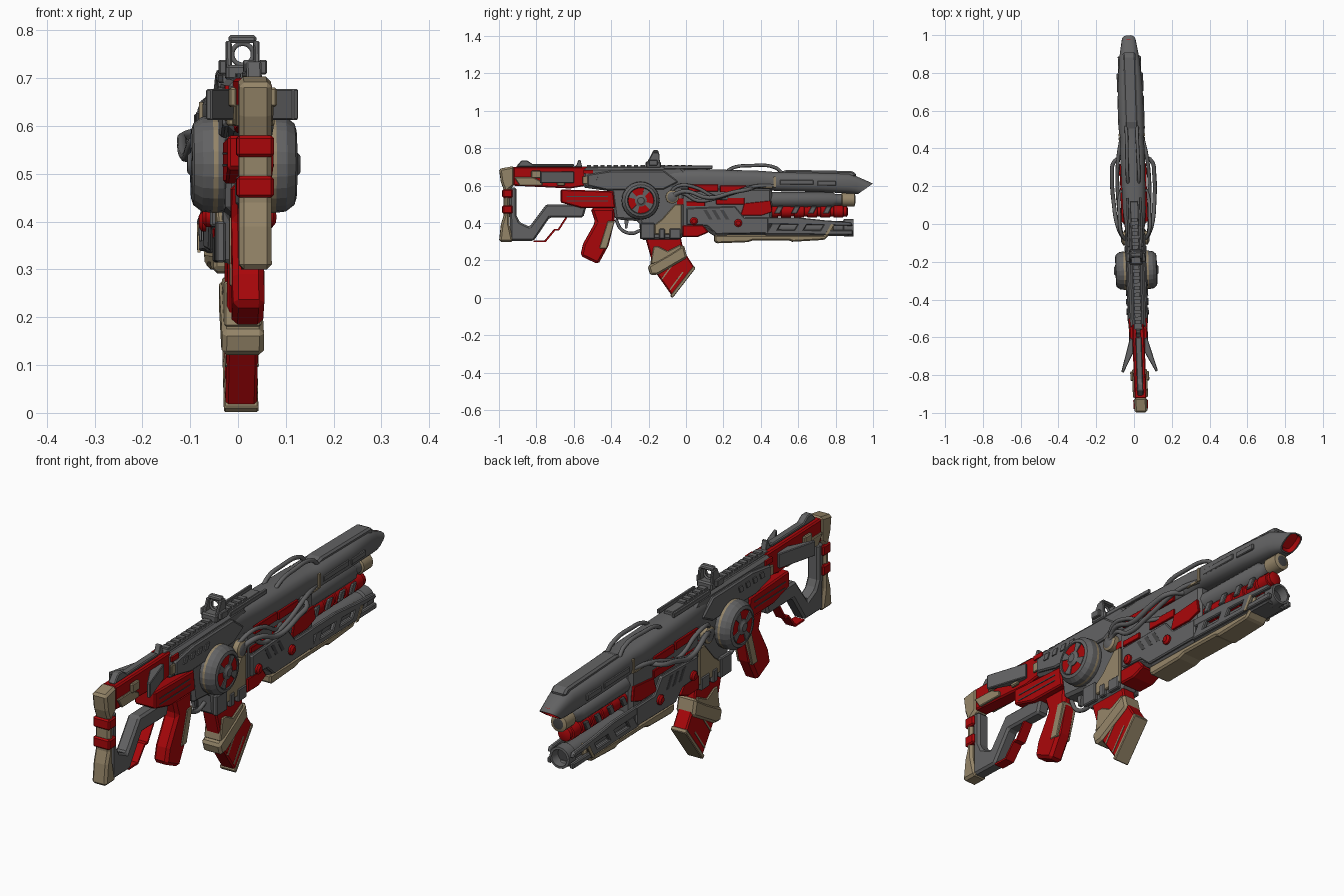
import bpy, bmesh, math
from mathutils import Matrix, Vector

if "Cube" in bpy.data.objects:
    bpy.data.objects.remove(bpy.data.objects["Cube"])

COLS = {"gunmetal": (.124, .124, .126), "red": (.40, .002, .003),
        "tan": (.30, .235, .14), "dark": (.06, .06, .062)}
MATS = {}
for n, c in COLS.items():
    MATS[n] = bpy.data.materials.new(n)
    MATS[n].diffuse_color = (*c, 1)
G, R, T, D = "gunmetal", "red", "tan", "dark"


def finish(name, bm, mats, bevel=0, smooth=None):
    bmesh.ops.recalc_face_normals(bm, faces=bm.faces)
    me = bpy.data.meshes.new(name)
    bm.to_mesh(me)
    bm.free()
    for m in mats:
        me.materials.append(MATS[m])
    if smooth:
        for p in me.polygons:
            p.use_smooth = True
        me.set_sharp_from_angle(angle=math.radians(smooth))
    ob = bpy.data.objects.new(name, me)
    bpy.context.collection.objects.link(ob)
    if bevel:
        b = ob.modifiers.new("bevel", "BEVEL")
        b.width, b.segments, b.limit_method = bevel, 1, "ANGLE"
        b.angle_limit = math.radians(35)
    return ob


def prof(name, pts, half, mat, bevel=.006, x0=0, axis="x", shapes=None):
    """Side outline extruded across the width; x0 gives a mirrored pair."""
    bm = bmesh.new()
    for outline in (shapes or [pts]):
        for s in ((1, -1) if x0 or axis == "z" else (1,)):
            rings = []
            for d in (-half, half):
                if axis == "x":
                    co = [(s * x0 + d, y, z) for y, z in outline]
                else:   # plan outline, x0 is the height
                    co = [(s * x, y, x0 + d) for x, y in outline]
                rings.append([bm.verts.new(c) for c in co])
            a, b = rings
            bm.faces.new(a)
            bm.faces.new(b[::-1])
            for i in range(len(a)):
                j = (i + 1) % len(a)
                bm.faces.new((a[i], a[j], b[j], b[i]))
    return finish(name, bm, [mat], bevel)


def rect(y0, y1, z0, z1):
    return [(y0, z0), (y1, z0), (y1, z1), (y0, z1)]


def box(name, y0, y1, z0, z1, half, mat, bevel=.006, x0=0):
    return prof(name, rect(y0, y1, z0, z1), half, mat, bevel, x0)


def lathe(name, axis, c, steps, n=20, both=False, smooth=35):
    """Turned part; steps are (offset along axis, radius, colour)."""
    mats = list(dict.fromkeys(s[2] for s in steps))
    bm = bmesh.new()
    for sg in ((1, -1) if both else (1,)):
        rings = []
        for t, r, _ in steps:
            ring = []
            for i in range(n):
                a = 2 * math.pi * i / n
                u, v = r * math.cos(a), r * math.sin(a)
                co = (sg * (c[0] + t), c[1] + u, c[2] + v) if axis == "x" else (c[0] + u, c[1] + t, c[2] + v)
                ring.append(bm.verts.new(co))
            rings.append(ring)
        for k in range(len(rings) - 1):
            a, b = rings[k], rings[k + 1]
            for i in range(n):
                j = (i + 1) % n
                bm.faces.new((a[i], a[j], b[j], b[i])).material_index = mats.index(steps[k][2])
        bm.faces.new(rings[0]).material_index = mats.index(steps[0][2])
        bm.faces.new(rings[-1]).material_index = mats.index(steps[-1][2])
    return finish(name, bm, mats, 0, smooth)


def loft(name, secs, mats, n=16, p=.7):
    """Rounded-box sections (y, z low, z high, half width, slant) joined along y."""
    bm = bmesh.new()
    rings = []
    for y, lo, hi, w, slant in secs:
        ring = []
        for i in range(n):
            a = 2 * math.pi * (i + .5) / n
            cx, cz = math.cos(a), math.sin(a)
            v = math.copysign(abs(cz) ** p, cz)
            ring.append(bm.verts.new((w * math.copysign(abs(cx) ** p, cx), y + slant * v,
                                      (lo + hi) / 2 + (hi - lo) / 2 * v)))
        rings.append(ring)
    for a, b in zip(rings, rings[1:]):
        for i in range(n):
            j = (i + 1) % n
            bm.faces.new((a[i], a[j], b[j], b[i]))
    bm.faces.new(rings[0])
    tip = bm.faces.new(rings[-1])
    bmesh.ops.recalc_face_normals(bm, faces=bm.faces)
    for depth in (0, -.02):     # coloured mouth sunk into the front
        bmesh.ops.inset_region(bm, faces=[tip], thickness=.006, depth=depth)
        for f in [tip] + ([g for e in tip.edges for g in e.link_faces] if depth else []):
            f.material_index = 1
    return finish(name, bm, mats, 0, 32)


def tube(name, path, r, mat, both=False, cyclic=False):
    cu = bpy.data.curves.new(name, "CURVE")
    cu.dimensions, cu.bevel_depth, cu.bevel_resolution, cu.resolution_u = "3D", r, 2, 5
    cu.use_fill_caps = True
    for s in ((1, -1) if both else (1,)):
        sp = cu.splines.new("BEZIER")
        sp.bezier_points.add(len(path) - 1)
        for bp, (x, y, z) in zip(sp.bezier_points, path):
            bp.co = (s * x, y, z)
            bp.handle_left_type = bp.handle_right_type = "AUTO"
        sp.use_cyclic_u = cyclic
    cu.materials.append(MATS[mat])
    ob = bpy.data.objects.new(name, cu)
    bpy.context.collection.objects.link(ob)


# --- stock ---
prof("butt_pad", [(-1, .69), (-.92, .705), (-.92, .60), (-.945, .58), (-.945, .39), (-.925, .30),
                  (-1, .30), (-.99, .39), (-.975, .44), (-.975, .58), (-.99, .62)], .034, T, .01)
for i, z in enumerate((.45, .535)):
    box(f"butt_band_{i}", -.982, -.928, z, z + .045, .039, R)
prof("stock_arm", [(-.94, .305), (-.815, .305), (-.73, .43), (-.55, .43), (-.53, .50), (-.747, .50),
                   (-.837, .38), (-.89, .405), (-.907, .44), (-.907, .59), (-.945, .59)], .028, G, .009)
prof("stock_beam", [(-.925, .70), (-.53, .70), (-.53, .60), (-.62, .585), (-.925, .60)], .032, R)
prof("stock_lower", [(-.67, .58), (-.39, .57), (-.38, .48), (-.56, .48), (-.67, .51)], .048, R)
prof("stock_side_strips", None, .002, D, 0, .048, shapes=[rect(-.64, -.42, z, z + .005) for z in (.515, .54)])
prof("stock_tan_inlay", [(-.92, .645), (-.82, .645), (-.77, .62), (-.77, .60), (-.89, .60)], .006, T, .003, .034)
prof("stock_tan_blocks", None, .008, T, .004, .042, shapes=[rect(-.83, -.78, .64, .68), rect(-.69, -.65, .60, .63)])
prof("stock_fins", [(.03, -.61), (.045, -.60), (.097, -.78), (.085, -.785), (.03, -.68)], .032, G, .003, .645, "z")
prof("stock_brace", [(-.815, .30), (-.75, .30), (-.70, .36), (-.68, .36), (-.635, .43), (-.645, .43), (-.685, .368),
                     (-.705, .368), (-.755, .308), (-.815, .308)], .022, R, 0)
prof("stock_cap", [(-.91, .70), (-.88, .735), (-.85, .735), (-.82, .715), (-.60, .715), (-.60, .70)], .016, G, .004)

# --- receiver ---
prof("receiver", [(-.55, .695), (-.03, .70), (.02, .66), (.02, .40), (-.03, .31), (-.24, .31), (-.25, .41),
                  (-.38, .42), (-.40, .57), (-.55, .59)], .042, G, .012)
prof("receiver_side_plates", [(-.53, .66), (-.40, .68), (-.12, .68), (-.04, .62), (-.12, .58), (-.42, .575),
                              (-.53, .60)], .009, G, .006, .045)
prof("receiver_red_plates", None, .004, R, 0, .045,
     shapes=[rect(-.55, -.50, .665, .685), rect(-.05, .02, .50, .53)])
prof("receiver_tan_tabs", rect(-.555, -.525, .61, .65), .005, T, .002, .045)
prof("receiver_vents", None, .006, G, 0, .053,
     shapes=[[(y, .63), (y + .025, .63), (y + .035, .655), (y + .01, .655)] for y in (-.48, -.43, -.38, -.33)])
prof("receiver_tan_plates", [(-.17, .39), (-.13, .42), (-.06, .50), (-.025, .50), (-.025, .34), (-.17, .34)],
     .008, T, .004, .045)
prof("magazine_well", None, .01, G, .004, .048,
     shapes=[rect(-.245, -.17, .315, .40), rect(-.145, -.115, .315, .37), rect(-.09, -.03, .315, .37)])
lathe("cable_hub", "x", (0, -.075, .54), [(.03, .036, T), (.065, .036, T), (.07, .027, G), (.075, .016, G)], 16, True)

# --- side drums ---
drum = (0, -.245, .52)
lathe("side_drum", "x", drum, [(.02, .092, G), (.045, .101, G), (.056, .1015, T), (.066, .1015, G), (.088, .099, G),
                               (.106, .085, G), (.11, .072, D), (.102, .066, D)], 24, True, 8)
bm = bmesh.new()
for s in (1, -1):
    for i in range(24):     # four red windows between spokes
        ang = [2 * math.pi * (i + k) / 24 for k in (0, 1)]
        q = [(r, a) for r, a in ((.03, ang[0]), (.068, ang[0]), (.068, ang[1]), (.03, ang[1]))]
        d = .106 if (i + 1) % 6 < 4 else .110
        lo, hi = [[bm.verts.new((s * x, drum[1] + r * math.cos(a), drum[2] + r * math.sin(a))) for r, a in q]
                  for x in (.1, d)]
        faces = [bm.faces.new(lo), bm.faces.new(hi)]
        faces += [bm.faces.new((lo[k], lo[k - 1], hi[k - 1], hi[k])) for k in range(4)]
        for f in faces:
            f.material_index = 0 if d < .108 else 1
finish("drum_windows", bm, [R, G])
lathe("drum_hub", "x", drum, [(.1, .032, G), (.11, .032, G), (.112, .024, G), (.118, .018, G)], 16, True)

# --- grip and trigger ---
prof("grip", [(-.51, .48), (-.38, .48), (-.385, .40), (-.415, .28), (-.47, .18), (-.565, .225),
              (-.55, .29), (-.485, .405)], .033, R, .012)
prof("grip_inlay", [(-.42, .41), (-.382, .41), (-.425, .265), (-.465, .265)], .036, T, .003)
tube("trigger_guard", [(0, -.375, .42), (0, -.345, .365), (0, -.29, .345), (0, -.245, .36)], .009, G)
prof("trigger", [(-.33, .42), (-.305, .42), (-.315, .37), (-.325, .37)], .008, G, 0)

# --- magazine ---
prof("magazine", [(-.22, .33), (-.03, .33), (-.015, .255), (.043, .165), (-.075, .012), (-.165, .14)], .033, R, .006)
prof("magazine_base", [(-.085, .012), (-.072, 0), (.05, .158), (.04, .172)], .036, T, .003)
prof("magazine_wrap", [(-.205, .17), (-.19, .12), (-.15, .125), (.005, .215), (-.012, .285), (-.09, .235)], .044, T, .01)
prof("magazine_wrap_upper", [(-.175, .275), (-.15, .275), (-.10, .25), (-.03, .285), (-.02, .25), (-.10, .20),
                             (-.19, .18)], .039, T, .004)
prof("magazine_ribs", None, .002, T, 0, .033,
     shapes=[[(y, z), (y + .006, z - .004), (y + .075, z + .09), (y + .069, z + .094)]
             for y, z in ((-.135, .10), (-.09, .045))])

# --- handguard and barrels ---
loft("upper_shroud", [(-.1, .57, .685, .045, 0), (.08, .565, .69, .062, 0), (.4, .575, .68, .066, 0),
                      (.46, .575, .675, .062, 0), (.48, .57, .675, .068, 0), (.72, .565, .67, .066, 0),
                      (.87, .558, .668, .055, 0), (.91, .556, .645, .048, .015), (.96, .556, .612, .038, .04)], [G, R])
prof("shroud_hood", [(.48, .665), (.54, .685), (.89, .678), (.915, .655), (.88, .64), (.48, .64)], .034, G, .008)
prof("shroud_strips", None, .006, G, .003, .064, shapes=[rect(.5, .68, .605, .63), rect(.7, .8, .60, .625)])
prof("shroud_tan_lines", None, .004, T, 0, .066, shapes=[rect(.465, .478, .59, .65), rect(.40, .46, .588, .596)])
prof("shroud_red_panels", None, .006, R, .002, .064, shapes=[rect(.01, .17, .57, .605), rect(.18, .32, .565, .60)])
prof("handguard", [(-.03, .59), (.46, .59), (.46, .335), (.16, .325), (.10, .365), (-.03, .37)], .05, G, .015)
prof("handguard_red_panels", None, .006, R, .002, .052,
     shapes=[rect(.16, .31, .50, .535), [(.29, .44), (.31, .505), (.45, .52), (.46, .46), (.40, .44)],
             rect(.0, .1, .49, .515)])
prof("handguard_side_armor", [(.0, .48), (.26, .49), (.31, .43), (.44, .43), (.44, .345), (.16, .34),
                              (.11, .385), (.0, .39)], .008, G, .005, .054)
prof("handguard_vents", None, .003, D, 0, .06,
     shapes=[[(y, .47), (y + .02, .47), (y + .05, .42), (y + .03, .42)] for y in (.09, .135, .18)])
prof("red_lower_block", [(-.02, .39), (.09, .39), (.12, .35), (.06, .325), (-.02, .325)], .054, R)
for i, (y, z) in enumerate(((.04, .41), (.277, .40))):
    lathe(f"red_button_{i}", "x", (0, y, z), [(.05, .021, R), (.07, .021, R), (.077, .012, R)], 12, True)
lathe("main_barrel", "y", (0, .3, .525), [(0, .042, G), (.48, .042, G), (.5, .03, G), (.53, .03, T), (.535, .037, T),
                                          (.6, .037, T), (.605, .024, D), (.606, .018, D)], 12)
steps = []
for k in range(6):
    steps += [(.07 * k, .034, R), (.07 * k + .05, .034, R), (.07 * k + .052, .028, R), (.07 * k + .068, .028, R)]
lathe("red_barrel", "y", (0, .44, .462), steps + [(.42, .03, R), (.425, .02, R)], 14)
prof("barrel_side_clamps", None, .006, G, .003, .036,
     shapes=[[(y, .49), (y + .03, .49), (y + .01, .45), (y - .02, .45)] for y in (.49, .58, .67, .75)])

# --- lower launcher ---
lathe("lower_tube", "y", (0, .42, .375), [(0, .036, G), (.42, .036, G), (.425, .046, G), (.475, .046, G), (.476, .036, G),
                                          (.44, .03, D)], 16)
prof("lower_rails", None, .009, G, .004, .052,
     shapes=[[(.42, .43), (.60, .43), (.74, .415), (.88, .405), (.89, .385), (.42, .395)],
             [(.42, .34), (.89, .338), (.89, .362), (.78, .362), (.42, .365)]]
     + [[(y, .40), (y + .05, .40), (y + .02, .35), (y - .03, .35)] for y in (.46, .60, .74)])
prof("lower_keel", [(.15, .335), (.15, .30), (.17, .292), (.33, .298), (.36, .308), (.55, .308), (.57, .30), (.74, .31),
                    (.79, .36), (.785, .40), (.77, .40), (.765, .36), (.74, .337)], .05, T, .01)
prof("keel_end_tabs", [(.74, .335), (.755, .335), (.79, .39), (.775, .395)], .003, T, 0, .061)
box("lower_floor", .42, .87, .332, .35, .048, G)

# --- cables ---
tube("outer_cable", [(.05, .36, .59), (.10, .33, .58), (.112, .25, .565), (.108, .12, .535), (.09, -.01, .57),
                     (.06, -.08, .545)], .011, G, True)
tube("inner_cable", [(.05, .48, .60), (.075, .36, .595), (.085, .2, .545), (.08, .06, .52), (.075, -.03, .56),
                     (.06, -.09, .525)], .01, G, True)
tube("low_cable", [(.05, .22, .53), (.075, .15, .54), (.08, .05, .59), (.075, -.04, .60), (.05, -.09, .56)], .009, G, True)
tube("top_handle", [(.026, .2, .66), (.03, .25, .695), (.03, .34, .707), (.028, .48, .695), (.03, .52, .66)],
     .009, G, True)

# --- top rail and sights ---
box("top_rail", -.56, .12, .685, .702, .022, G, .003)
prof("rail_teeth", None, .016, G, 0,
     shapes=[rect(-.53 + .036 * k, -.508 + .036 * k, .698, .71) for k in range(16)])
prof("rail_side_rods", None, .006, G, .002, .035, shapes=[rect(-.12, .14, .69, .708)])
prof("rear_sight", [(-.60, .70), (-.585, .712), (-.575, .738), (-.565, .738), (-.555, .70)], .012, G, .002)
box("sight_base", -.215, -.135, .695, .728, .036, G, .006)
box("sight_knobs", -.20, -.155, .708, .738, .008, G, .003, .042)
prof("sight_posts", [(-.21, .72), (-.185, .765), (-.18, .778), (-.145, .778), (-.14, .72)], .006, G, .003, .029)
prof("sight_bridge", [(-.18, .774), (-.175, .79), (-.15, .79), (-.145, .774)], .029, G, .005)
tube("sight_ring", [(.022 * math.cos(a), -.17, .75 + .022 * math.sin(a))
                    for a in [k * math.pi / 4 for k in range(8)]], .005, G, cyclic=True)

# slight turn of the whole assembly about the vertical
turn = Matrix.Translation(Vector((.004, 0, 0))) @ Matrix.Rotation(.033, 4, "Z")
for ob in bpy.context.scene.objects:
    ob.matrix_world = turn

for m in bpy.data.materials:
    if m.users and not m.is_grease_pencil:
        m.use_nodes = True
        m.node_tree.nodes["Principled BSDF"].inputs["Base Color"].default_value = m.diffuse_color
